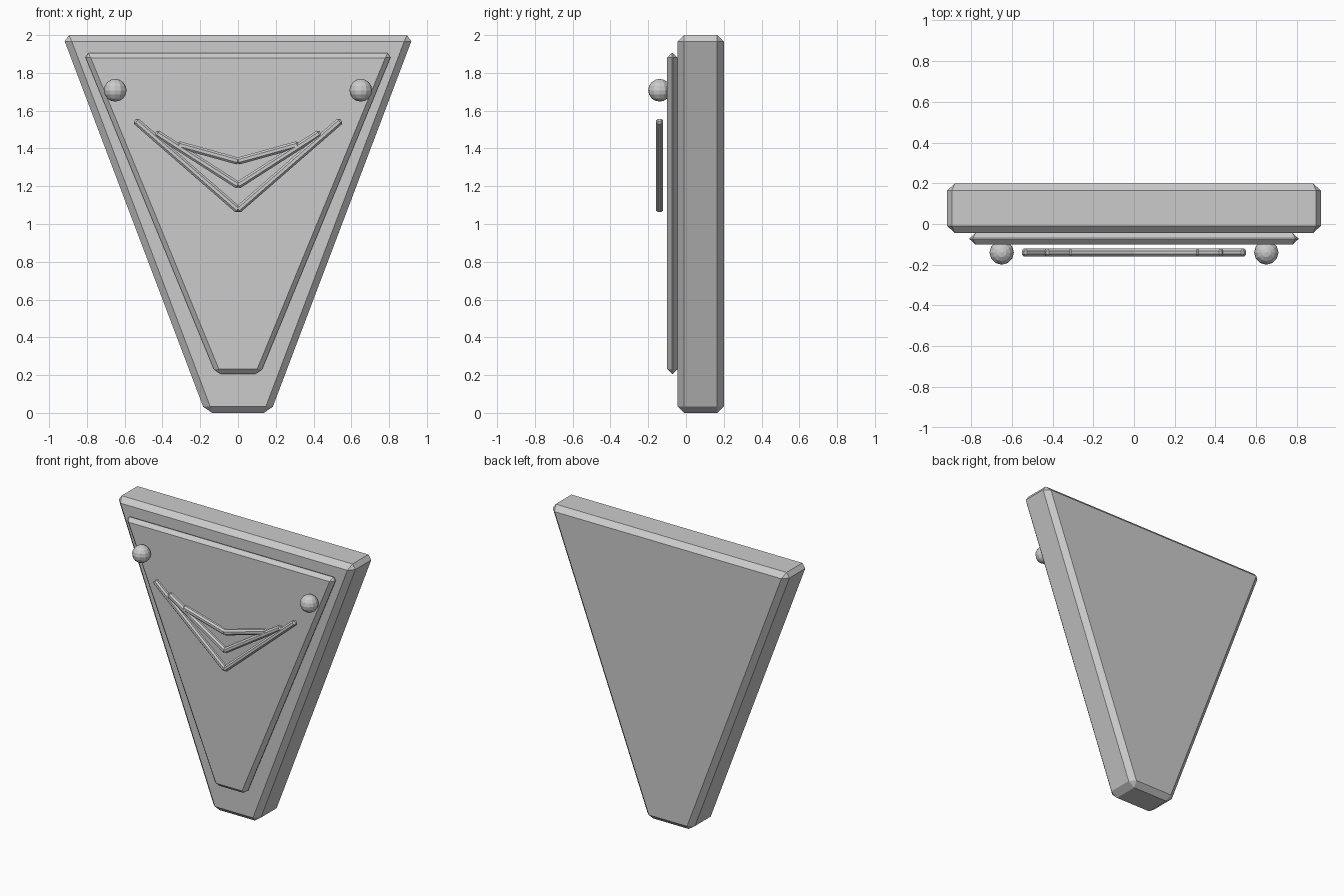
import bpy
import bmesh
from math import atan2, hypot
from mathutils import Matrix

cube = bpy.data.objects.get("Cube")
if cube:
    bpy.data.objects.remove(cube, do_unlink=True)

grey = bpy.data.materials.new("light_grey")
grey.use_nodes = True
colour = (0.6, 0.6, 0.6, 1)
grey.diffuse_color = colour
grey.node_tree.nodes["Principled BSDF"].inputs["Base Color"].default_value = colour


def finish(name, bm, bevel=0):
    bmesh.ops.recalc_face_normals(bm, faces=bm.faces)
    mesh = bpy.data.meshes.new(name)
    bm.to_mesh(mesh)
    bm.free()
    mesh.materials.append(grey)
    obj = bpy.data.objects.new(name, mesh)
    bpy.context.collection.objects.link(obj)
    if bevel:
        mod = obj.modifiers.new("chamfer", "BEVEL")
        mod.width = bevel
        mod.segments = 1
        mod.limit_method = "NONE"
    return obj


def tapered_slab(name, top, bottom, z0, z1, y0, y1, bevel):
    """Trapezoid in the xz plane, extruded along y and chamfered."""
    bm = bmesh.new()
    outline = [(-bottom, z0), (bottom, z0), (top, z1), (-top, z1)]
    face = bm.faces.new([bm.verts.new((x, y0, z)) for x, z in outline])
    result = bmesh.ops.extrude_face_region(bm, geom=[face])
    verts = [v for v in result["geom"] if isinstance(v, bmesh.types.BMVert)]
    bmesh.ops.translate(bm, verts=verts, vec=(0, y1 - y0, 0))
    return finish(name, bm, bevel)


def bar(name, x, z0, z1, side):
    """Chamfered rod from the centre line out to one side."""
    size, y = 0.038, -0.14
    length = hypot(x, z1 - z0) + 0.015
    bm = bmesh.new()
    bmesh.ops.create_cube(bm, size=1, matrix=Matrix.Diagonal((length, size, size, 1)))
    obj = finish(name, bm, 0.011)
    obj.location = (side * x / 2, y, (z0 + z1) / 2)
    obj.rotation_euler.y = -atan2(z1 - z0, side * x)
    return obj


# Thick body and raised front panel
tapered_slab("body", 0.93, 0.172, 0, 2, -0.045, 0.2, 0.035)
tapered_slab("front_panel", 0.817, 0.118, 0.207, 1.905, -0.1, -0.045, 0.025)

# Studs and nested chevron bars on both sides
chevrons = {"lower": (0.54, 1.075, 1.545),
            "middle": (0.43, 1.205, 1.48),
            "upper": (0.315, 1.333, 1.42)}
for label, side in (("left", 1), ("right", -1)):
    bm = bmesh.new()
    bmesh.ops.create_uvsphere(bm, u_segments=12, v_segments=8, radius=0.06)
    stud = finish(label + "_stud", bm)
    stud.location = (side * 0.65, -0.14, 1.708)
    for level, (x, z0, z1) in chevrons.items():
        bar(f"{label}_{level}_chevron_bar", x, z0, z1, side)
